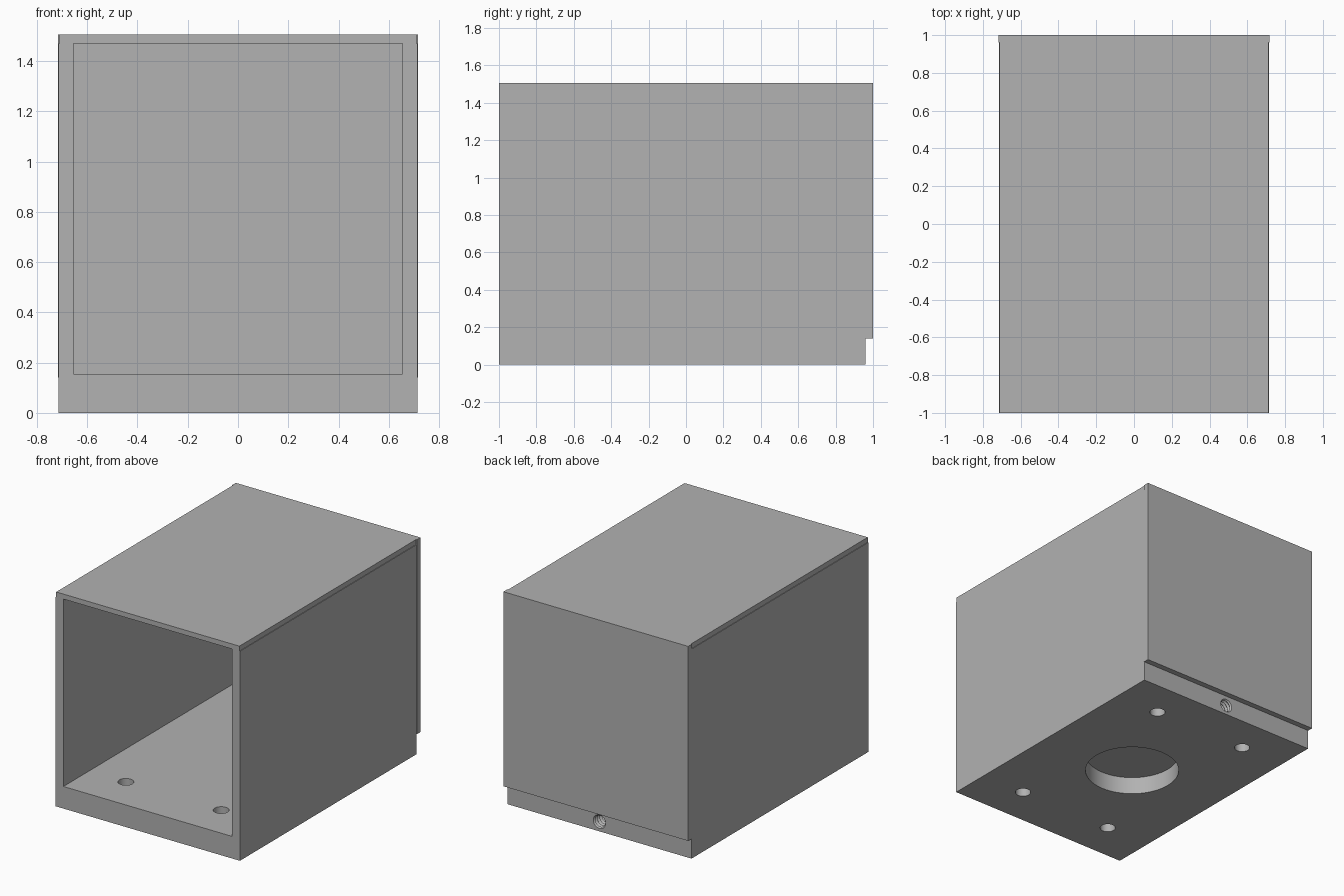
import bpy, bmesh, math
from mathutils import Matrix

cube = bpy.data.objects.get("Cube")
if cube:
    bpy.data.objects.remove(cube, do_unlink=True)

grey = bpy.data.materials.new("plain grey")
grey.use_nodes = True
colour = (0.445, 0.445, 0.445, 1)
grey.diffuse_color = colour
grey.node_tree.nodes["Principled BSDF"].inputs["Base Color"].default_value = colour

FRONT, STEP, BACK = -1.0, 0.96, 1.0
HEIGHT, FLOOR, CEILING = 1.505, 0.155, 1.47


def finish(name, bm):
    bmesh.ops.recalc_face_normals(bm, faces=bm.faces)
    mesh = bpy.data.meshes.new(name)
    bm.to_mesh(mesh)
    bm.free()
    mesh.materials.append(grey)
    obj = bpy.data.objects.new(name, mesh)
    bpy.context.collection.objects.link(obj)
    return obj


def prism(name, profile, y0, y1):
    """Extrude an x-z profile along y."""
    bm = bmesh.new()
    face = bm.faces.new([bm.verts.new((x, y0, z)) for x, z in profile])
    moved = bmesh.ops.extrude_face_region(bm, geom=[face])["geom"]
    verts = [v for v in moved if isinstance(v, bmesh.types.BMVert)]
    bmesh.ops.translate(bm, verts=verts, vec=(0, y1 - y0, 0))
    return finish(name, bm)


def rect(half, z0, z1):
    return [(-half, z0), (half, z0), (half, z1), (-half, z1)]


def drill(name, x, y, radius, z0, z1, sides):
    """Upright round cutter."""
    bm = bmesh.new()
    bmesh.ops.create_cone(bm, cap_ends=True, segments=sides, radius1=radius,
                          radius2=radius, depth=z1 - z0,
                          matrix=Matrix.Translation((x, y, (z0 + z1) / 2)))
    return finish(name, bm)


def threaded_drill(name, z, y0, y1, inner, outer, pitch, sides=24):
    """Ridged round cutter lying along y."""
    bm = bmesh.new()
    rings = []
    for i in range(round((y1 - y0) / pitch * 2) + 1):
        r = outer if i % 2 else inner
        y = y0 + i * pitch / 2
        rings.append([bm.verts.new((r * math.cos(math.tau * k / sides), y,
                                    z + r * math.sin(math.tau * k / sides)))
                      for k in range(sides)])
    for a, b in zip(rings, rings[1:]):
        for k in range(sides):
            n = (k + 1) % sides
            bm.faces.new((a[k], a[n], b[n], b[k]))
    bm.faces.new(rings[0])
    bm.faces.new(rings[-1])
    return finish(name, bm)


def cut(target, cutter):
    mod = target.modifiers.new(cutter.name, "BOOLEAN")
    mod.operation = "DIFFERENCE"
    mod.solver = "EXACT"
    mod.object = cutter
    bpy.context.view_layer.objects.active = target
    bpy.ops.object.modifier_apply(modifier=mod.name)
    bpy.data.objects.remove(cutter, do_unlink=True)


# Housing with a slightly narrower roof edge
side, roof = 0.715, 0.711
half = [(side, 0), (side, CEILING), (roof, CEILING), (roof, HEIGHT)]
housing = prism("housing", half + [(-x, z) for x, z in reversed(half)], FRONT, STEP)

# Open interior
cut(housing, prism("interior_cutter", rect(0.655, FLOOR, CEILING), FRONT - 0.1, STEP + 0.1))

# Round blind recess under the floor
cut(housing, drill("recess_cutter", 0, -0.02, 0.312, -0.1, 0.124, 64))

# Four mounting holes through the floor
for x in (-0.37, 0.37):
    for y in (-0.715, 0.685):
        cut(housing, drill("mounting_hole_cutter", x, y, 0.051, -0.1, 0.3, 32))

# Threaded screw hole from the back into the recess
cut(housing, threaded_drill("screw_hole_cutter", 0.068, 0.2, 1.0, 0.039, 0.05, 0.025))

# Back panel overhanging the base
back = prism("back_panel", rect(0.717, 0.14, HEIGHT), STEP, BACK)

# Shading
bpy.ops.object.select_all(action="DESELECT")
housing.select_set(True)
bpy.context.view_layer.objects.active = housing
bpy.ops.object.shade_smooth_by_angle(angle=math.radians(30))
